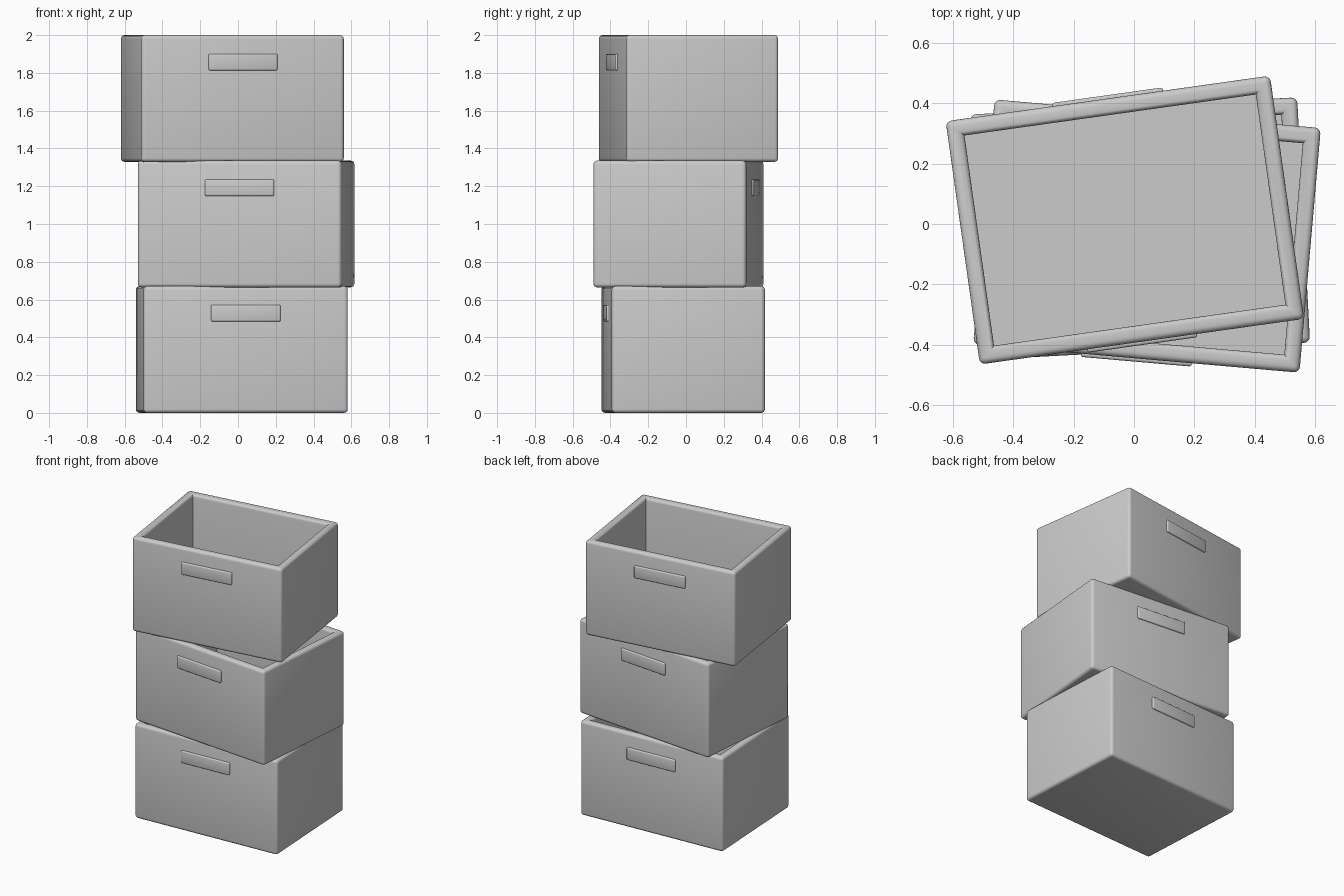
import bpy, bmesh
from math import radians
from mathutils import Matrix, Vector

cube = bpy.data.objects.get("Cube")
if cube:
    bpy.data.objects.remove(cube, do_unlink=True)

# Single light grey plastic
grey = bpy.data.materials.new("light_grey_plastic")
grey.use_nodes = True
colour = (0.6, 0.6, 0.6, 1)
grey.diffuse_color = colour
grey.node_tree.nodes["Principled BSDF"].inputs["Base Color"].default_value = colour

WIDTH, DEPTH, HEIGHT = 1.083, 0.812, 0.671
WALL, ROUND = 0.055, 0.02


def add_box(bm, size, centre):
    mat = Matrix.Translation(centre) @ Matrix.Diagonal((*size, 1))
    return bmesh.ops.create_cube(bm, size=1, matrix=mat)["verts"]


def finish(bm, name, location, angle):
    bmesh.ops.recalc_face_normals(bm, faces=bm.faces)
    mesh = bpy.data.meshes.new(name)
    bm.to_mesh(mesh)
    bm.free()
    mesh.materials.append(grey)
    obj = bpy.data.objects.new(name, mesh)
    bpy.context.collection.objects.link(obj)
    obj.location = location
    obj.rotation_euler.z = radians(angle)
    bpy.ops.object.select_all(action='DESELECT')
    obj.select_set(True)
    bpy.context.view_layer.objects.active = obj
    bpy.ops.object.shade_smooth_by_angle(angle=radians(40))
    return obj


def make_crate(name, location, angle):
    # Open shell: rounded outside and rim, crisp inner corners
    bm = bmesh.new()
    add_box(bm, (WIDTH, DEPTH, HEIGHT), (0, 0, HEIGHT / 2))
    outer = list(bm.edges)
    top = max(bm.faces, key=lambda f: f.calc_center_median().z)
    bmesh.ops.inset_individual(bm, faces=[top], thickness=WALL, use_even_offset=True)
    rim = list(top.edges)
    moved = bmesh.ops.extrude_discrete_faces(bm, faces=[top])["faces"][0]
    bmesh.ops.translate(bm, verts=moved.verts, vec=(0, 0, WALL - HEIGHT))
    bmesh.ops.remove_doubles(bm, verts=bm.verts, dist=0.0001)

    def on_surface(e):
        a, b = (v.co for v in e.verts)
        outside = all(abs(abs(p.x) - WIDTH / 2) < 0.001 for p in (a, b)) or \
            all(abs(abs(p.y) - DEPTH / 2) < 0.001 for p in (a, b))
        inner_rim = all(p.z > HEIGHT - 0.001 and abs(p.x) < WIDTH / 2 - 0.01
                        for p in (a, b))
        return outside or inner_rim

    bmesh.ops.bevel(bm, geom=[e for e in bm.edges if on_surface(e)], offset=ROUND,
                    segments=4, profile=0.5, affect='EDGES', clamp_overlap=True)
    crate = finish(bm, name, location, angle)

    # Raised grip plates on the front and back
    for side, label in ((-1, "front"), (1, "back")):
        bm = bmesh.new()
        add_box(bm, (0.368, 0.03, 0.088), (0, side * (DEPTH / 2 - 0.004), 0.528))
        bmesh.ops.bevel(bm, geom=list(bm.edges), offset=0.008, segments=3,
                        profile=0.5, affect='EDGES')
        finish(bm, f"{name}_{label}_handle", location, angle)
    return crate


# Three crates stacked with a casual twist
make_crate("bottom_crate", (0.02, -0.015, 0), 3)
make_crate("middle_crate", (0.043, -0.04, 0.6645), -5)
make_crate("top_crate", (-0.03, 0.013, 1.329), 8)
